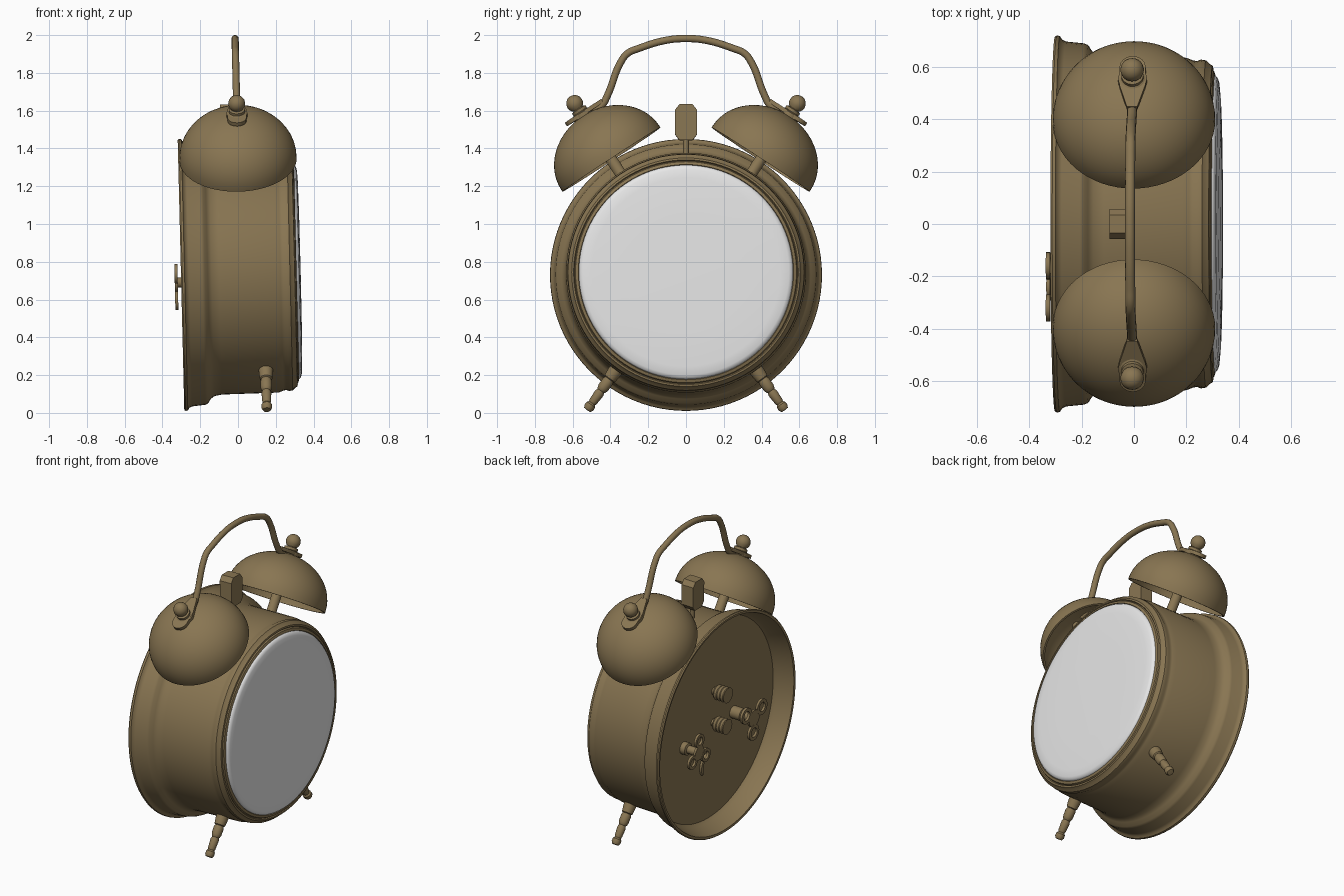
import bpy, bmesh, math
from mathutils import Vector, Matrix

if "Cube" in bpy.data.objects:
    bpy.data.objects.remove(bpy.data.objects["Cube"])

# The whole clock leans back slightly about its centre
TILT = Matrix.Translation((0, 0, 0.7375)) @ Matrix.Rotation(math.radians(-1.4), 4, 'Y')


def material(name, rgb, rough):
    m = bpy.data.materials.new(name)
    m.use_nodes = True
    m.diffuse_color = (*rgb, 1)
    node = m.node_tree.nodes["Principled BSDF"]
    node.inputs["Base Color"].default_value = (*rgb, 1)
    node.inputs["Roughness"].default_value = rough
    return m


BRASS = material("aged_brass", (0.25, 0.18, 0.085), 0.5)
WHITE = material("white_dial", (0.9, 0.9, 0.9), 0.4)


def frame(loc, axis):
    """Matrix at loc whose local z points along axis."""
    return Matrix.Translation(loc) @ Vector(axis).to_track_quat('Z', 'Y').to_matrix().to_4x4()


def finish(name, bm, matrix, mat=BRASS, angle=35):
    bmesh.ops.recalc_face_normals(bm, faces=bm.faces)
    me = bpy.data.meshes.new(name)
    bm.to_mesh(me)
    bm.free()
    me.materials.append(mat)
    for p in me.polygons:
        p.use_smooth = True
    me.set_sharp_from_angle(angle=math.radians(angle))
    ob = bpy.data.objects.new(name, me)
    bpy.context.collection.objects.link(ob)
    ob.matrix_world = TILT @ matrix
    return ob


def lathe(name, profile, matrix, mat=BRASS, seg=32, closed=False):
    """Spin (radius, height) points around the local z axis."""
    bm = bmesh.new()
    pts = profile + profile[:1] if closed else profile
    vs = [bm.verts.new((r, 0, h)) for r, h in pts]
    es = [bm.edges.new(pair) for pair in zip(vs, vs[1:])]
    bmesh.ops.spin(bm, geom=vs + es, cent=(0, 0, 0), axis=(0, 0, 1),
                   angle=math.tau, steps=seg)
    bmesh.ops.remove_doubles(bm, verts=bm.verts, dist=1e-4)
    return finish(name, bm, matrix, mat)


def prism(name, outline, thick, matrix):
    """Extrude an outline in local xy, centred on local z."""
    bm = bmesh.new()
    f = bm.faces.new([bm.verts.new((x, y, -thick / 2)) for x, y in outline])
    g = bmesh.ops.extrude_face_region(bm, geom=[f])["geom"]
    bmesh.ops.translate(bm, vec=(0, 0, thick), verts=[v for v in g if isinstance(v, bmesh.types.BMVert)])
    return finish(name, bm, matrix)


def ball(r, h, n=8):
    """Arc profile of a ball centred at height h."""
    return [(r * math.sin(math.pi * i / n), h - r * math.cos(math.pi * i / n)) for i in range(n + 1)]


# Case, with the recessed back
AXIS = frame((0, 0, 0), (1, 0, 0))
lathe("case", [(0, -.18), (.655, -.18), (.67, -.2), (.695, -.285), (.7, -.3), (.715, -.302),
               (.72, -.295), (.718, -.283), (.705, -.275), (.697, -.26), (.69, -.19),
               (.683, -.175), (.66, -.16), (.645, -.14), (.638, -.1), (.635, .2), (.625, .225),
               (.622, .24), (.628, .255), (.625, .275), (.612, .288), (.605, .3), (.595, .302),
               (.59, .295), (.585, .305), (.57, .31), (.565, .3), (0, .3)], AXIS, seg=96)
# Domed dial
lathe("dial", [(.568, .295), (.567, .308), (.56, .318), (.545, .324), (.5, .328),
               (.3, .331), (0, .332)], AXIS, WHITE, seg=96)

PX = 0.015   # depth of the bells, handle and hammer
for side, label in ((1, "left"), (-1, "right")):
    # Bell shell on a radial post
    a = math.radians(33.2) * side
    out = Vector((0, math.sin(a), math.cos(a)))
    bell = frame(Vector((PX, 0, 0)) + out * 0.733, out)
    arc = [i * math.pi / 28 for i in range(15)]
    shell = [(.31 * math.cos(t), .265 * math.sin(t)) for t in arc]
    inner = [(.298 * math.cos(t), .253 * math.sin(t)) for t in reversed(arc)]
    lathe(label + "_bell", [(.31, -.012)] + shell + inner + [(.298, -.012)], bell, seg=64, closed=True)
    lathe(label + "_bell_post", [(0, -.12), (.042, -.12), (.03, -.095), (.03, .26), (0, .26)], bell)
    # Stacked nut and ball on top
    lathe(label + "_bell_finial", [(0, .255), (.055, .255), (.055, .282), (.042, .29), (.042, .305),
                                   (.028, .31), (.028, .32)] + ball(.045, .343)[2:], bell)
    # Flared foot of the handle, lying on the bell
    tip = [(.05 * math.cos(t), -.05 - .05 * math.sin(t)) for t in [i * math.pi / 8 for i in range(9)]]
    foot = [(.05, .03), *tip, (-.05, .03), (-.02, .13), (.02, .13)]
    tangent = Vector((0, -math.cos(a), math.sin(a))) * side
    basis = Matrix((tangent.cross(out), tangent, out)).transposed().to_4x4()
    prism(label + "_handle_foot", foot, .022,
          Matrix.Translation(Vector((PX, 0, 0)) + out * 1.008) @ basis)

    # Turned leg
    b = math.radians(35.8) * side
    down = Vector((0, math.sin(b), -math.cos(b)))
    lathe(label + "_leg", [(0, .6), (.04, .6), (.037, .66), (.033, .69), (.026, .695), (.031, .71),
                           (.03, .75), (.025, .765), (.021, .77), (.026, .785), (.023, .84),
                           (.019, .85), (.027, .86), (.028, .88), (.02, .894), (0, .896)],
          frame((.135, 0, 0), down))

# Carrying handle
half = [(.49, .855), (.445, .89), (.415, .945), (.345, 1.12), (.31, 1.165), (.25, 1.192), (.1, 1.236)]
path = [(-y, z) for y, z in half] + [(0, 1.244)] + half[::-1]
curve = bpy.data.curves.new("handle", 'CURVE')
curve.dimensions = '3D'
curve.bevel_depth = 0.019
curve.bevel_resolution = 4
curve.use_fill_caps = True
spline = curve.splines.new('BEZIER')
spline.bezier_points.add(len(path) - 1)
for p, (y, z) in zip(spline.bezier_points, path):
    p.co = (PX, y, z)
    p.handle_left_type = p.handle_right_type = 'AUTO'
curve.materials.append(BRASS)
handle = bpy.data.objects.new("handle", curve)
bpy.context.collection.objects.link(handle)
handle.matrix_world = TILT

# Hammer: eight-sided head on a thin stem
quarter = [(.095, .035), (.065, .058)]
head = [(y, z) for y, z in quarter] + [(-y, z) for y, z in quarter[::-1]]
head += [(-y, -z) for y, z in head]
prism("hammer_head", head, .085, frame((-.03, 0, .802), (1, 0, 0)) @ Matrix.Rotation(math.pi / 2, 4, 'Z'))
lathe("hammer_stem", [(0, .6), (.015, .6), (.015, .78), (0, .78)], frame((-.03, 0, 0), (0, 0, 1)), seg=12)


# Winding keys: three rings around a hub
def winding_key(name, y, z, x, size, turn):
    back = frame((x, y, z), (-1, 0, 0))
    depth = -.18 - x
    lathe(name + "_stem", [(0, -depth), (.04, -depth), (.04, -.07), (.026, -.065), (.026, 0),
                           (.055 * size, 0), (.055 * size, .015), (0, .015)], back, seg=20)
    for i in range(3):
        t = math.radians(turn + 120 * i)
        loc = (x, y + .093 * size * math.cos(t), z + .093 * size * math.sin(t))
        lathe(name + "_ring", [(.052 * size, 0), (.052 * size, .016), (.03 * size, .016), (.03 * size, 0)],
              frame(loc, (-1, 0, 0)), seg=24, closed=True)


winding_key("time_key", -.24, -.04, -.32, 1, 30)
winding_key("alarm_key", .28, -.08, -.285, .85, 90)

# Ribbed setting knobs
for z in (.18, -.03):
    ribs = [(.05 if i % 2 else .042, .02 + .012 * i) for i in range(8)]
    lathe("setting_knob", [(0, 0), (.025, 0), (.025, .02)] + ribs + [(0, .104)],
          frame((-.18, -.03, z), (-1, 0, 0)), seg=20)

# Curved speed lever on the back
arc = [math.radians(100 + 16 * i) for i in range(8)]
lever = [(.085 * math.cos(t), .085 * math.sin(t)) for t in arc]
lever += [(.065 * math.cos(t), .065 * math.sin(t)) for t in reversed(arc)]
prism("speed_lever", lever, .015, frame((-.187, .02, -.29), (-1, 0, 0)))
